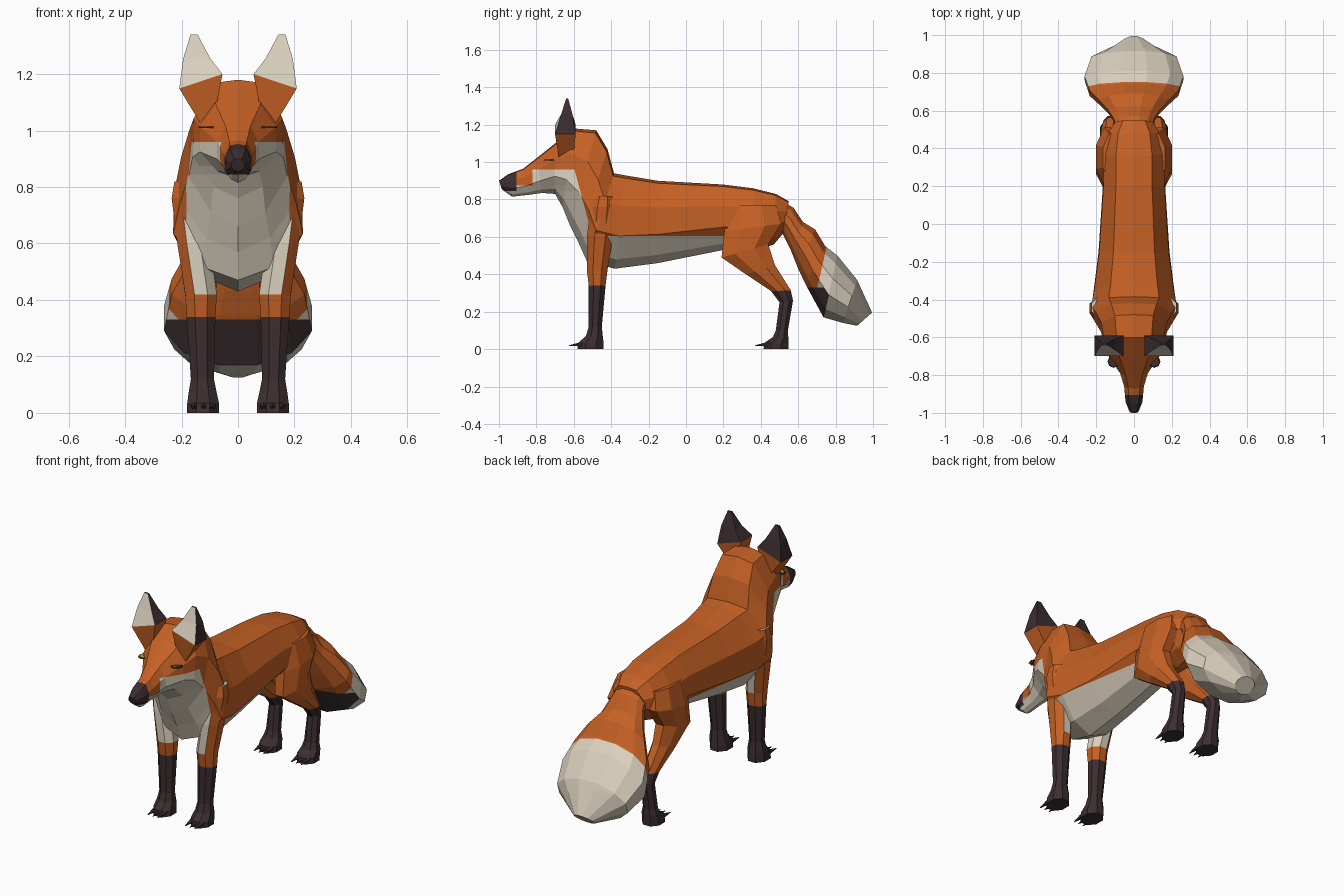
import bpy, bmesh, math
from mathutils import Vector, Matrix
from mathutils.bvhtree import BVHTree

if "Cube" in bpy.data.objects:
    bpy.data.objects.remove(bpy.data.objects["Cube"])

COLOURS = {
    "orange_fur": (0.56, 0.118, 0.018),
    "pale_fur": (0.70, 0.63, 0.51),
    "dark_fur": (0.045, 0.027, 0.029),
    "amber_eye": (0.68, 0.33, 0.04),
}
MATS = []
for mat_name, rgb in COLOURS.items():
    m = bpy.data.materials.new(mat_name)
    m.diffuse_color = (*rgb, 1)
    m.use_nodes = True
    m.node_tree.nodes["Principled BSDF"].inputs["Base Color"].default_value = m.diffuse_color
    MATS.append(m)
ORANGE, PALE, DARK, AMBER = range(4)


def ngon(n):
    return [(math.cos(2 * math.pi * (i + .5) / n), math.sin(2 * math.pi * (i + .5) / n))
            for i in range(n)]


OCT = [(x / .924, y / .924) for x, y in ngon(8)]
ROUND = [(x / .966, y / .966) for x, y in ngon(12)]
SQUARE = [(1, 1), (-1, 1), (-1, -1), (1, -1)]
HALF = [(.58, .94), (.98, .35), (1, -.3), (.55, -.8)]
TORSO = [(0, 1)] + HALF + [(0, -1)] + [(-x, z) for x, z in reversed(HALF)]


def loft(bm, rings, section):
    """Each ring: first (y, z), second (y, z), x from, x to."""
    loops = []
    for ay, az, by, bz, x0, x1 in rings:
        mid = Vector(((x0 + x1) / 2, (ay + by) / 2, (az + bz) / 2))
        up = Vector((0, (ay - by) / 2, (az - bz) / 2))
        side = Vector(((x1 - x0) / 2, 0, 0))
        loops.append([bm.verts.new(mid + side * u + up * v) for u, v in section])
    n = len(section)
    for a, b in zip(loops, loops[1:]):
        for i in range(n):
            j = (i + 1) % n
            bm.faces.new((a[i], a[j], b[j], b[i]))
    bm.faces.new(loops[0])
    bm.faces.new(loops[-1])


def cut(bm, co, no):
    geom = bm.verts[:] + bm.edges[:] + bm.faces[:]
    bmesh.ops.bisect_plane(bm, geom=geom, plane_co=co, plane_no=no, dist=1e-5)


def finish(bm, name, rule, mirror=False):
    """Colour faces by rule(centre, normal), then make one or two sided objects."""
    bmesh.ops.recalc_face_normals(bm, faces=bm.faces[:])
    bm.normal_update()
    for f in bm.faces:
        f.material_index = rule(f.calc_center_median(), f.normal)
    for s in ((1, -1) if mirror else (1,)):
        if s < 0:
            bmesh.ops.scale(bm, vec=(-1, 1, 1), verts=bm.verts[:])
            bmesh.ops.reverse_faces(bm, faces=bm.faces[:])
        full = name if not mirror else name + ("_right" if s > 0 else "_left")
        me = bpy.data.meshes.new(full)
        bm.to_mesh(me)
        for mat in MATS:
            me.materials.append(mat)
        bpy.context.collection.objects.link(bpy.data.objects.new(full, me))
    bm.free()


# Head, neck and torso in one loft, nose to rump
body_rings = [
    (-1.00, .90, -.985, .855, .024), (-.95, .935, -.93, .815, .045),
    (-.87, .965, -.84, .825, .053), (-.80, 1.02, -.77, .835, .075),
    (-.70, 1.10, -.70, .83, .135), (-.60, 1.18, -.66, .76, .16),
    (-.48, 1.17, -.62, .66, .175), (-.42, 1.07, -.575, .57, .205),
    (-.385, .94, -.53, .47, .23), (-.33, .93, -.38, .43, .215),
    (-.15, .90, -.15, .46, .188), (.20, .88, .20, .53, .165),
    (.36, .86, .38, .53, .165), (.48, .83, .47, .56, .145),
    (.55, .79, .52, .62, .10)]
bm = bmesh.new()
loft(bm, [(*r[:4], -r[4], r[4]) for r in body_rings], TORSO)
skin = BVHTree.FromBMesh(bm)
for z in (.605, .845, .875, .96):
    cut(bm, (0, 0, z), (0, 0, 1))
for y in (-.905, -.82, .22):
    cut(bm, (0, y, 0), (0, 1, 0))
BIB = Vector((0, .966, .258))
BIB_AT = Vector((0, -.58, .9))
cut(bm, BIB_AT, BIB)


def body_rule(c, n):
    if c.y < -.905 and c.z > .845:
        return DARK
    if c.y < -.82:
        return PALE if c.z < .875 else ORANGE
    if c.z < .96 and (c - BIB_AT).dot(BIB) < 0:
        return PALE
    return PALE if c.z < .605 and c.y < .22 else ORANGE


finish(bm, "body", body_rule)


# Legs, with three small claws on each paw
def claws(bm, y):
    for x in (.09, .122, .155):
        mat = Matrix.Translation((x, y, .022)) @ Matrix.Rotation(math.radians(96), 4, 'X')
        bmesh.ops.create_cone(bm, cap_ends=True, segments=5, radius1=.014, radius2=.002,
                              depth=.07, matrix=mat)


bm = bmesh.new()
loft(bm, [(-.49, .82, -.39, .82, .13, .225), (-.51, .76, -.385, .76, .12, .235),
          (-.53, .60, -.39, .60, .10, .215), (-.53, .42, -.42, .42, .075, .187),
          (-.52, .34, -.43, .34, .08, .182), (-.52, .12, -.45, .12, .085, .167),
          (-.535, .07, -.445, .07, .075, .175), (-.575, .035, -.44, .03, .067, .18),
          (-.58, 0, -.44, 0, .067, .18)], OCT)
claws(bm, -.59)
finish(bm, "front_leg",
       lambda c, n: DARK if c.z < .34 else PALE if c.z > .42 and n.x < .4 else ORANGE, True)

bm = bmesh.new()
loft(bm, [(.22, .77, .48, .77, .05, .165), (.205, .63, .51, .67, .06, .20),
          (.19, .49, .44, .56, .07, .20), (.32, .40, .475, .45, .08, .187),
          (.455, .31, .56, .315, .085, .167), (.50, .25, .572, .26, .09, .16),
          (.48, .10, .545, .10, .085, .165), (.465, .065, .547, .06, .075, .175),
          (.42, .035, .547, .03, .067, .18), (.415, 0, .547, 0, .067, .18)], OCT)
claws(bm, .405)
finish(bm, "hind_leg", lambda c, n: DARK if c.z < .315 else ORANGE, True)

# Bushy tail with dark underside and pale end
tail_rings = [
    (.50, .80, .50, .65, .10), (.575, .755, .52, .61, .105), (.625, .68, .56, .53, .135),
    (.69, .64, .60, .43, .185), (.745, .55, .64, .345, .235), (.81, .50, .735, .17, .262),
    (.915, .37, .84, .14, .225), (.995, .195, .915, .125, .06)]
bm = bmesh.new()
loft(bm, [(*r[:4], -r[4], r[4]) for r in tail_rings], ROUND)
TIP = Vector((0, .976, -.219))
TIP_AT = Vector((0, .75, .54))
cut(bm, TIP_AT, TIP)
cut(bm, (0, 0, .33), (0, 0, 1))


def tail_rule(c, n):
    if c.z < .33 and n.y < -.55:
        return DARK
    return PALE if (c - TIP_AT).dot(TIP) > 0 else ORANGE


finish(bm, "tail", tail_rule)

# Pyramid ears, pale in front and dark behind, on flared orange bases
bm = bmesh.new()
loft(bm, [(-.68, 1.02, -.60, 1.05, .09, .13), (-.70, 1.175, -.59, 1.175, .055, .208),
          (-.668, 1.255, -.607, 1.255, .098, .194), (-.64, 1.34, -.63, 1.34, .143, .168)],
     SQUARE)
for v in bm.verts:
    if 1.1 < v.co.z < 1.2:
        v.co.z += (.13 - v.co.x) * .33
finish(bm, "ear",
       lambda c, n: ORANGE if c.z < 1.16 else PALE if n.y < -.6 else DARK, True)

# Eyes: thin stacked plates laid on the skin
spot, normal, _, _ = skin.find_nearest(Vector((.115, -.735, 1.015)))
if normal.x < 0:
    normal = -normal
turn = normal.to_track_quat('Z', 'Y').to_matrix().to_4x4()
for name, radius, lift, colour in (("eye_rim", .033, .002, DARK), ("iris", .026, .005, AMBER),
                                   ("pupil", .012, .008, DARK)):
    bm = bmesh.new()
    bmesh.ops.create_cone(bm, cap_ends=True, segments=8, radius1=radius, radius2=radius * .9,
                          depth=.006,
                          matrix=Matrix.Translation(spot + normal * lift) @ turn)
    finish(bm, name, lambda c, n: colour, True)
